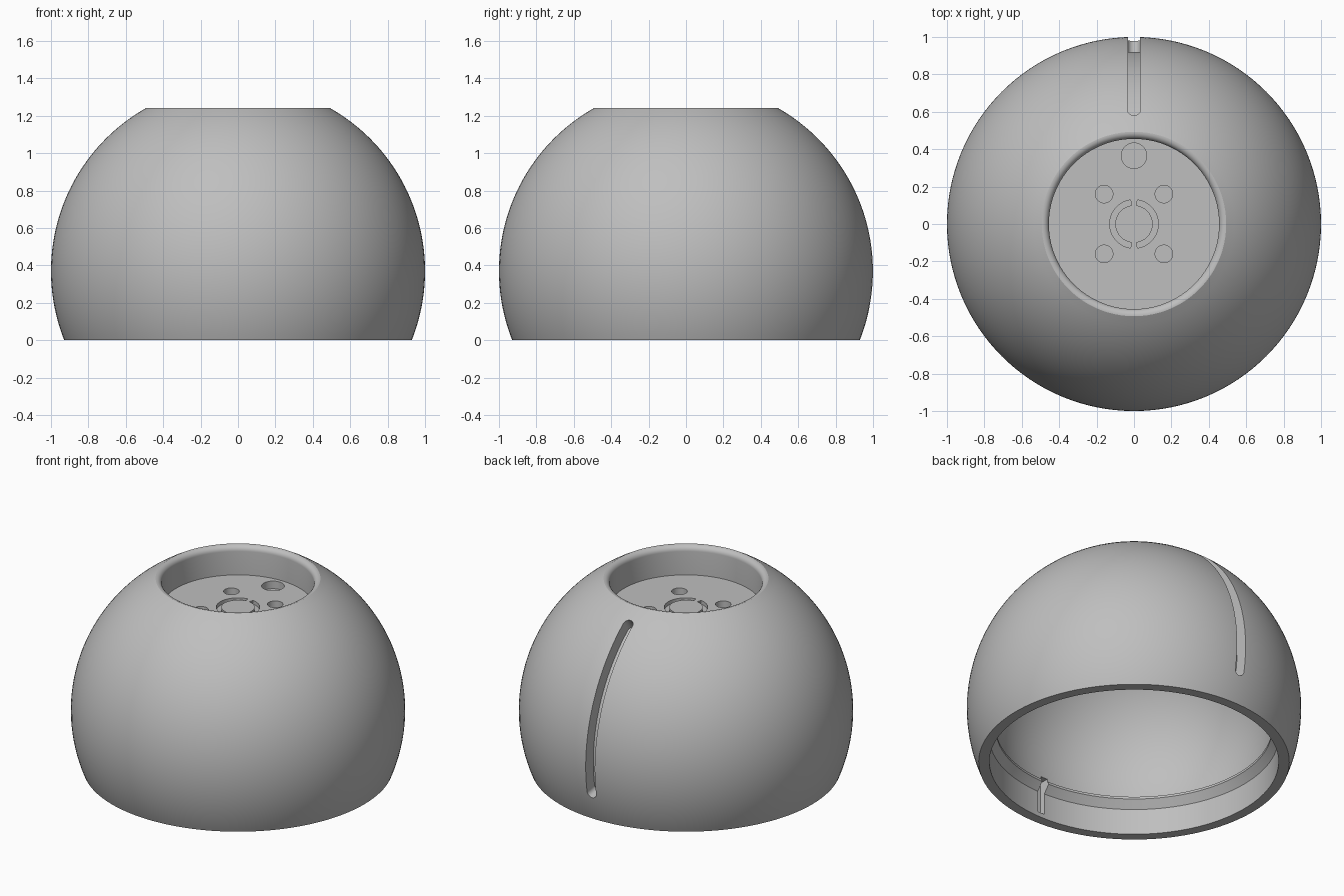
import bpy
import bmesh
from math import sin, cos, pi, radians, sqrt

if "Cube" in bpy.data.objects:
    bpy.data.objects.remove(bpy.data.objects["Cube"], do_unlink=True)

CENTRE = 0.37      # height of the sphere centre
FLOOR = 1.05       # height of the recess floor
SEGMENTS = 128

grey = bpy.data.materials.new("light grey")
grey.use_nodes = True
colour = (0.52, 0.52, 0.52, 1)
grey.diffuse_color = colour
grey.node_tree.nodes["Principled BSDF"].inputs["Base Color"].default_value = colour


def make_object(name, bm):
    bmesh.ops.recalc_face_normals(bm, faces=bm.faces)
    mesh = bpy.data.meshes.new(name)
    bm.to_mesh(mesh)
    bm.free()
    mesh.materials.append(grey)
    obj = bpy.data.objects.new(name, mesh)
    bpy.context.collection.objects.link(obj)
    return obj


def sphere_arc(radius, z_from, z_to, steps):
    """Profile points on a sphere between two heights."""
    points = []
    for i in range(steps + 1):
        z = z_from + (z_to - z_from) * i / steps
        points.append((sqrt(radius ** 2 - (z - CENTRE) ** 2), z))
    return points


def lathe(name, profile):
    """Turn a profile that starts and ends on the axis into a solid."""
    bm = bmesh.new()
    verts = [bm.verts.new((r, 0, z)) for r, z in profile]
    edges = [bm.edges.new(pair) for pair in zip(verts, verts[1:])]
    bmesh.ops.spin(bm, geom=verts + edges, axis=(0, 0, 1), cent=(0, 0, 0),
                   angle=2 * pi, steps=SEGMENTS, use_duplicate=False)
    bmesh.ops.remove_doubles(bm, verts=bm.verts, dist=0.0001)
    return make_object(name, bm)


def sweep(name, sections):
    """Join four-cornered sections into one closed bar."""
    bm = bmesh.new()
    rows = [[bm.verts.new(p) for p in section] for section in sections]
    for a, b in zip(rows, rows[1:]):
        for k in range(4):
            n = (k + 1) % 4
            bm.faces.new((a[k], a[n], b[n], b[k]))
    bm.faces.new(rows[0])
    bm.faces.new(rows[-1])
    return make_object(name, bm)


def cylinder(name, x, y, radius, z_low, z_high):
    bm = bmesh.new()
    bmesh.ops.create_cone(bm, cap_ends=True, segments=40, radius1=radius,
                          radius2=radius, depth=z_high - z_low)
    bmesh.ops.translate(bm, verts=bm.verts, vec=(x, y, (z_low + z_high) / 2))
    return make_object(name, bm)


def cut(target, cutter):
    cutter.hide_render = True
    mod = target.modifiers.new("cut", "BOOLEAN")
    mod.operation = "DIFFERENCE"
    mod.solver = "EXACT"
    mod.object = cutter
    bpy.context.view_layer.objects.active = target
    bpy.ops.object.modifier_apply(modifier=mod.name)
    bpy.data.objects.remove(cutter, do_unlink=True)


# Shell: hollow ball with an open base, an inner ledge and a top recess
lip = [(0.455 + 0.035 * (1 - sin(t)), 1.205 + 0.035 * cos(t))
       for t in [i * pi / 16 for i in range(9)]]
profile = [(0, 0.95)]
profile += sphere_arc(0.845, 0.95, 0.235, 24)
profile += [(0.825, 0.235), (0.825, 0.22), (0.865, 0.17), (0.865, 0)]
profile += sphere_arc(1, 0, 1.24, 48)
profile += lip + [(0.455, FLOOR), (0, FLOOR)]
shell = lathe("domed_shell", profile)

# Curved blind slot down the back, with round ends
low, high, half = radians(-11.8), radians(54.5), 0.033
angles = [low + half * (1 - cos(i * pi / 16)) for i in range(9)]
angles += [low + half + (high - low - 2 * half) * i / 40 for i in range(1, 40)]
angles += [high - half + half * sin(i * pi / 16) for i in range(9)]
sections = []
for a in angles:
    inset = max(0, half - min(a - low, high - a))
    w = max(0.003, sqrt(max(0, half ** 2 - inset ** 2)))
    sections.append([(x, r * cos(a), CENTRE + r * sin(a))
                     for x, r in ((-w, 0.92), (w, 0.92), (w, 1.05), (-w, 1.05))])
cut(shell, sweep("slot_cutter", sections))

# Screw holes and the larger cable hole in the recess floor
for x in (-0.16, 0.16):
    for y in (-0.16, 0.16):
        cut(shell, cylinder("screw_cutter", x, y, 0.047, FLOOR - 0.05, FLOOR + 0.05))
cut(shell, cylinder("cable_cutter", 0, 0.365, 0.068, FLOOR - 0.05, FLOOR + 0.05))

# Two half-ring grooves around the centre of the floor
for start in (98, 278):
    sections = []
    for i in range(33):
        a = radians(start + 164 * i / 32)
        sections.append([(r * cos(a), r * sin(a), FLOOR + z)
                         for r, z in ((0.1, -0.025), (0.13, -0.025), (0.13, 0.05), (0.1, 0.05))])
    cut(shell, sweep("groove_cutter", sections))

# Locating notch through the inner ledge at the front
cut(shell, sweep("notch_cutter", [
    [(x, y, z) for x, y in ((-0.025, -0.9), (0.025, -0.9), (0.025, -0.8), (-0.025, -0.8))]
    for z in (0.03, 0.26)]))

bpy.ops.object.select_all(action="DESELECT")
shell.select_set(True)
bpy.context.view_layer.objects.active = shell
bpy.ops.object.shade_smooth_by_angle(angle=radians(30))
